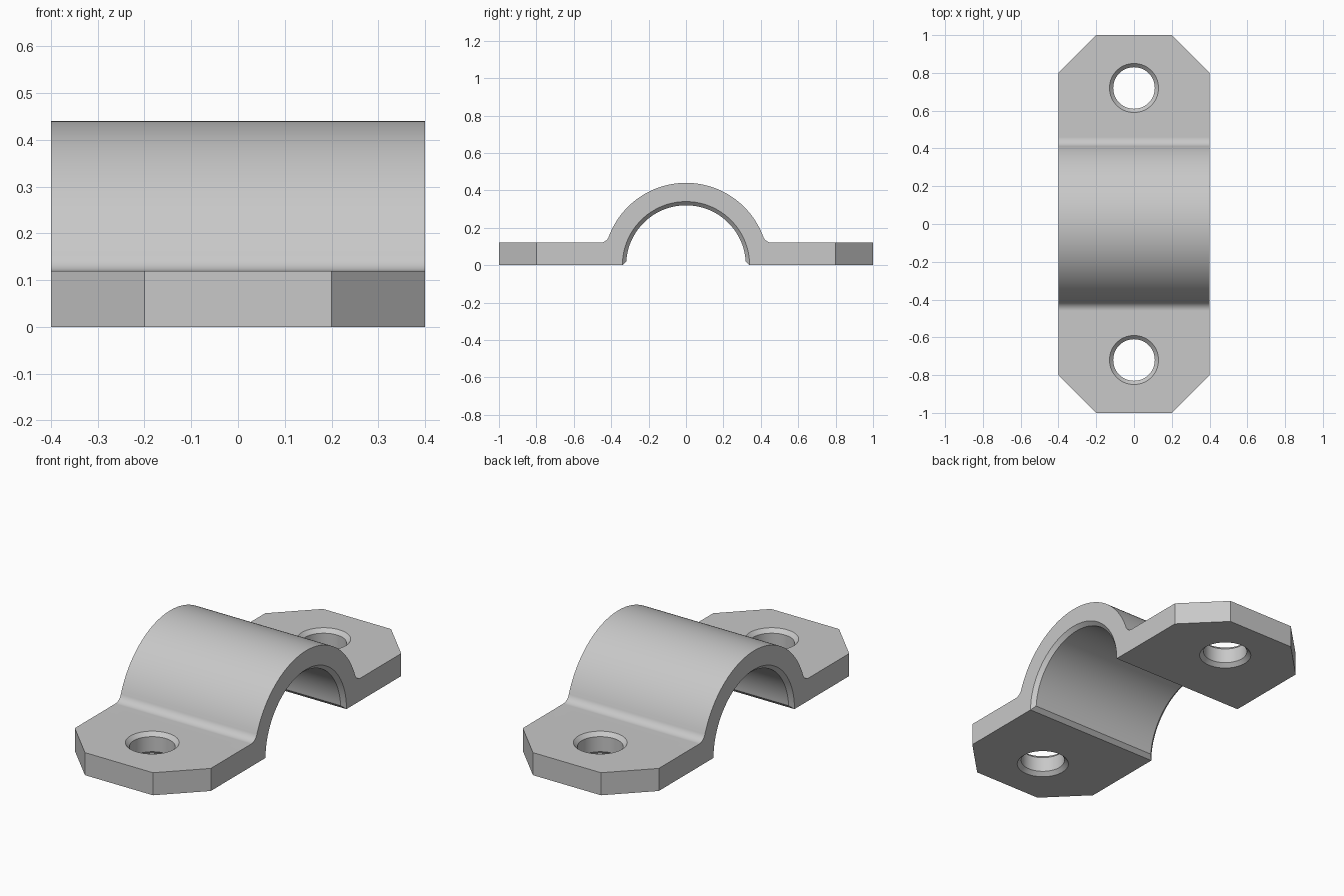
import bpy, bmesh
from math import sin, cos, pi, sqrt, asin, atan2, radians

HALF_W, HALF_L, THICK = 0.4, 1.0, 0.12
R_OUT, R_IN, CHAMFER, FILLET = 0.44, 0.32, 0.02, 0.05
HOLE_Y, HOLE_R = 0.72, 0.11

cube = bpy.data.objects.get("Cube")
if cube:
    bpy.data.objects.remove(cube, do_unlink=True)

steel = bpy.data.materials.new("light_grey_steel")
steel.use_nodes = True
steel.diffuse_color = (0.58, 0.58, 0.58, 1)
steel.node_tree.nodes["Principled BSDF"].inputs["Base Color"].default_value = steel.diffuse_color


def arc(cy, cz, r, a0, a1, n):
    angles = [a0 + (a1 - a0) * i / n for i in range(n + 1)]
    return [(cy + r * cos(a), cz + r * sin(a)) for a in angles]


def loft(name, rings, edit=None):
    """Closed solid skinned through rings with equal point counts."""
    bm = bmesh.new()
    loops = [[bm.verts.new(p) for p in ring] for ring in rings]
    n = len(loops[0])
    for a, b in zip(loops, loops[1:]):
        for i in range(n):
            j = (i + 1) % n
            bm.faces.new((a[i], a[j], b[j], b[i]))
    bm.faces.new(loops[0])
    bm.faces.new(loops[-1])
    if edit:
        edit(bm)
    bmesh.ops.recalc_face_normals(bm, faces=bm.faces[:])
    mesh = bpy.data.meshes.new(name)
    bm.to_mesh(mesh)
    bm.free()
    mesh.materials.append(steel)
    ob = bpy.data.objects.new(name, mesh)
    bpy.context.collection.objects.link(ob)
    return ob


def clip_corners(bm):
    ends = [e for e in bm.edges if all(abs(v.co.y) > HALF_L - 0.001 for v in e.verts)
            and abs(e.verts[0].co.z - e.verts[1].co.z) > 0.1]
    bmesh.ops.bevel(bm, geom=ends, offset=0.2, segments=1, affect='EDGES')


# Strap: half profile with flange, fillet and arch, mirrored across the middle
fz = THICK + FILLET
fy = sqrt((R_OUT + FILLET) ** 2 - fz ** 2)
lean = atan2(fz, fy)
half = [(HALF_L, 0), (HALF_L, THICK)]
half += arc(fy, fz, FILLET, 1.5 * pi, pi + lean, 12)
half += arc(0, 0, R_OUT, lean, pi / 2, 32)[1:]
profile = half + [(-y, z) for y, z in reversed(half[:-1])]
strap = loft("pipe_strap", [[(x, y, z) for y, z in profile] for x in (-HALF_W, HALF_W)],
             clip_corners)


# Bore cutter: flared at both ends and along the bottom edges
def bore_ring(x, r):
    lip = R_IN + CHAMFER
    a = asin(min(1, lip / (r * sqrt(2)))) - pi / 4
    pts = [(lip + 0.1, -0.1)] + arc(0, 0, r, a, pi - a, 64) + [(-lip - 0.1, -0.1)]
    return [(x, y, z) for y, z in pts]


inner = HALF_W - CHAMFER
wide = R_IN + CHAMFER
cutters = [loft("bore_cutter", [
    bore_ring(-HALF_W - 0.1, wide), bore_ring(-HALF_W, wide), bore_ring(-inner, R_IN),
    bore_ring(inner, R_IN), bore_ring(HALF_W, wide), bore_ring(HALF_W + 0.1, wide)])]

# Bolt hole cutters, chamfered above and below
big = HOLE_R + CHAMFER
steps = [(-0.1, big), (0, big), (CHAMFER, HOLE_R),
         (THICK - CHAMFER, HOLE_R), (THICK, big), (THICK + 0.1, big)]
for side, y in (("front", -HOLE_Y), ("back", HOLE_Y)):
    rings = [[(px, py, z) for px, py in arc(0, y, r, 0, 2 * pi, 64)[:-1]] for z, r in steps]
    cutters.append(loft(side + "_hole_cutter", rings))

# Cut the strap, then remove the used cutters
bpy.context.view_layer.objects.active = strap
for cutter in cutters:
    cutter.hide_render = True
    mod = strap.modifiers.new(cutter.name, 'BOOLEAN')
    mod.operation = 'DIFFERENCE'
    mod.solver = 'EXACT'
    mod.object = cutter
    bpy.ops.object.modifier_apply(modifier=mod.name)
    bpy.data.objects.remove(cutter, do_unlink=True)

# Smooth the curved faces and keep the flats flat
bpy.ops.object.select_all(action='DESELECT')
strap.select_set(True)
bpy.ops.object.shade_smooth_by_angle(angle=radians(25))
weighted = strap.modifiers.new("weighted_normals", 'WEIGHTED_NORMAL')
weighted.keep_sharp = True
